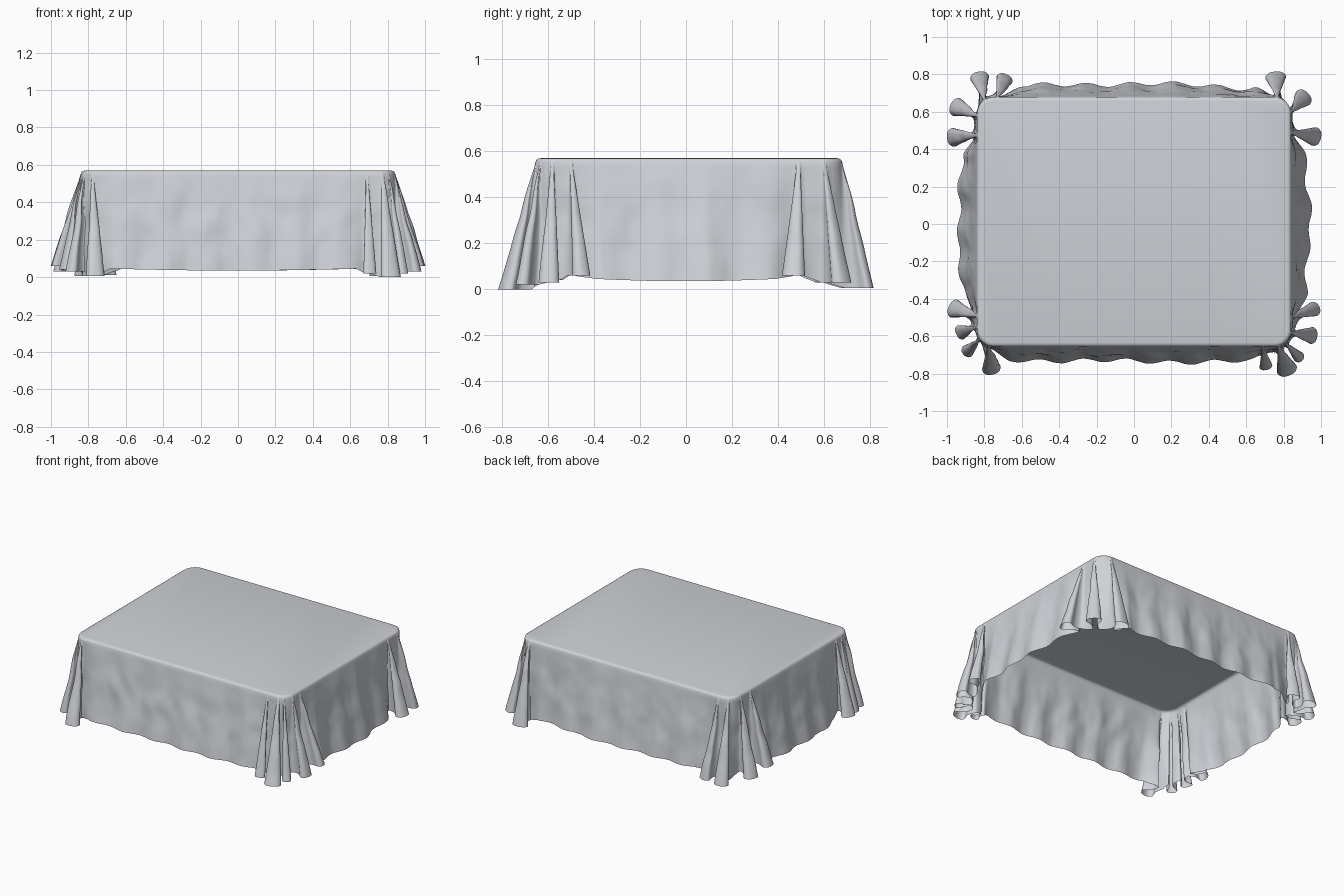
import bpy, bmesh, math
from mathutils import Vector, noise

cube = bpy.data.objects.get("Cube")
if cube:
    bpy.data.objects.remove(cube, do_unlink=True)

TOP_Z, RADIUS = 0.57, 0.09
HALF_X, HALF_Y, MID_Y = 0.84, 0.667, 0.012
STEPS, RINGS = 4, 22

# Pleats per corner, counter-clockwise: tip x, tip y, root x, root y, half width, hem height
front_left = [(-.99, -.44, -.875, -.49, .05, .06), (-.95, -.59, -.865, -.55, .04, .04),
              (-.91, -.70, -.83, -.62, .035, .03), (-.755, -.805, -.785, -.67, .05, .005)]
front_right = [(.71, -.78, .69, -.70, .035, .02), (.83, -.81, .78, -.68, .055, 0),
               (.90, -.73, .82, -.65, .03, .02), (.98, -.60, .86, -.585, .045, .03),
               (.99, -.44, .875, -.50, .04, .06)]
back_right = [(1, .46, .86, .49, .05, .06), (.93, .70, .83, .60, .05, .03),
              (.755, .815, .765, .69, .055, .005)]
back_left = [(-.68, .80, -.73, .69, .045, .01), (-.83, .815, -.81, .68, .05, .005),
             (-.98, .64, -.85, .58, .05, .03), (-1, .46, -.86, .475, .05, .06)]

# Outline of one pleat: distance along its axis, sideways share of its width
HALF_PLEAT = [(0, -.4), (.4, -.4), (.72, -1), (.94, -.7)]
PLEAT = HALF_PLEAT + [(1, 0)] + [(u, -h) for u, h in reversed(HALF_PLEAT)]


def table_edge(p):
    """Nearest point and outward normal on the rounded table outline."""
    ix, iy = HALF_X - RADIUS, HALF_Y - RADIUS
    inner = Vector((max(-ix, min(ix, p.x)), MID_Y + max(-iy, min(iy, p.y - MID_Y))))
    normal = (p - inner).normalized()
    return inner + normal * RADIUS, normal


def pleats(lobes):
    result = []
    for tx, ty, rx, ry, width, z in lobes:
        root = Vector((rx, ry))
        axis = Vector((tx, ty)) - root
        side = Vector((-axis.y, axis.x)).normalized()
        for i, (u, h) in enumerate(PLEAT):
            spread = (i / (len(PLEAT) - 1) - .5) * width * .5
            result.append((root + axis * u + side * h * width, root + side * spread, z))
    return result


def wavy_side(start, end, bulge, phase):
    """Gently waving hem between two corners."""
    start, end = Vector(start), Vector(end)
    along = end - start
    out = Vector((along.y, -along.x)).normalized()
    count = round(along.length / .05)
    result = []
    for i in range(count + 1):
        t = i / count
        wave = .011 * math.sin(t * along.length * 27 + phase) + .006 * math.sin(t * 11 + phase * 2)
        p = start + along * t
        result.append((p + out * (wave + bulge * math.sin(math.pi * t)), p,
                       .045 - .01 * math.sin(math.pi * t)))
    return result


def catmull(a, b, c, d, t):
    return .5 * (2 * b + (c - a) * t + (2 * a - 5 * b + 4 * c - d) * t * t
                 + (3 * b - a - 3 * c + d) * t ** 3)


# Full hem path around the table
path = (wavy_side((-.68, -.725), (.63, -.735), .005, 0) + pleats(front_right)
        + wavy_side((.91, -.39), (.91, .39), .03, 1) + pleats(back_right)
        + wavy_side((.66, .725), (-.62, .735), .02, 2) + pleats(back_left)
        + wavy_side((-.91, .38), (-.91, -.39), .03, 3) + pleats(front_left))
columns = []
n = len(path)
for i in range(n):
    a, b, c, d = (path[(i + k) % n] for k in (-1, 0, 1, 2))
    for j in range(STEPS):
        t = j / STEPS
        hem = catmull(a[0], b[0], c[0], d[0], t)
        edge, normal = table_edge(b[1].lerp(c[1], t))
        columns.append((hem, edge, normal, b[2] + (c[2] - b[2]) * t))

# Cloth rings from the rolled table edge down to the hem
bm = bmesh.new()
rings = []
for inset, drop in ((.022, 0), (.012, .002), (.004, .007)):
    rings.append([bm.verts.new((*(e - nrm * inset), TOP_Z - drop)) for h, e, nrm, z in columns])
for r in range(RINGS + 1):
    s = r / RINGS
    ring = []
    for hem, edge, normal, z in columns:
        p = edge.lerp(hem, s)
        height = TOP_Z - .017 + (z - TOP_Z + .017) * s
        crease = noise.noise(Vector((p.x * 6, p.y * 6, height * 5)))
        crease += .5 * noise.noise(Vector((p.x * 13, p.y * 13, height * 9 + 4)))
        p = p + normal * crease * .011 * math.sin(math.pi * s)
        ring.append(bm.verts.new((*p, height)))
    rings.append(ring)
m = len(columns)
for upper, lower in zip(rings, rings[1:]):
    for i in range(m):
        k = (i + 1) % m
        bm.faces.new((upper[i], lower[i], lower[k], upper[k]))
bm.faces.new(rings[0])

mesh = bpy.data.meshes.new("tablecloth")
bm.to_mesh(mesh)
bm.free()
cloth = bpy.data.objects.new("tablecloth", mesh)
bpy.context.collection.objects.link(cloth)

# Pale grey fabric
fabric = bpy.data.materials.new("pale_grey_fabric")
fabric.use_nodes = True
colour = (.62, .64, .68, 1)
fabric.diffuse_color = colour
fabric.node_tree.nodes["Principled BSDF"].inputs["Base Color"].default_value = colour
mesh.materials.append(fabric)

bpy.ops.object.select_all(action='DESELECT')
cloth.select_set(True)
bpy.context.view_layer.objects.active = cloth
bpy.ops.object.shade_smooth_by_angle(angle=math.radians(60))
